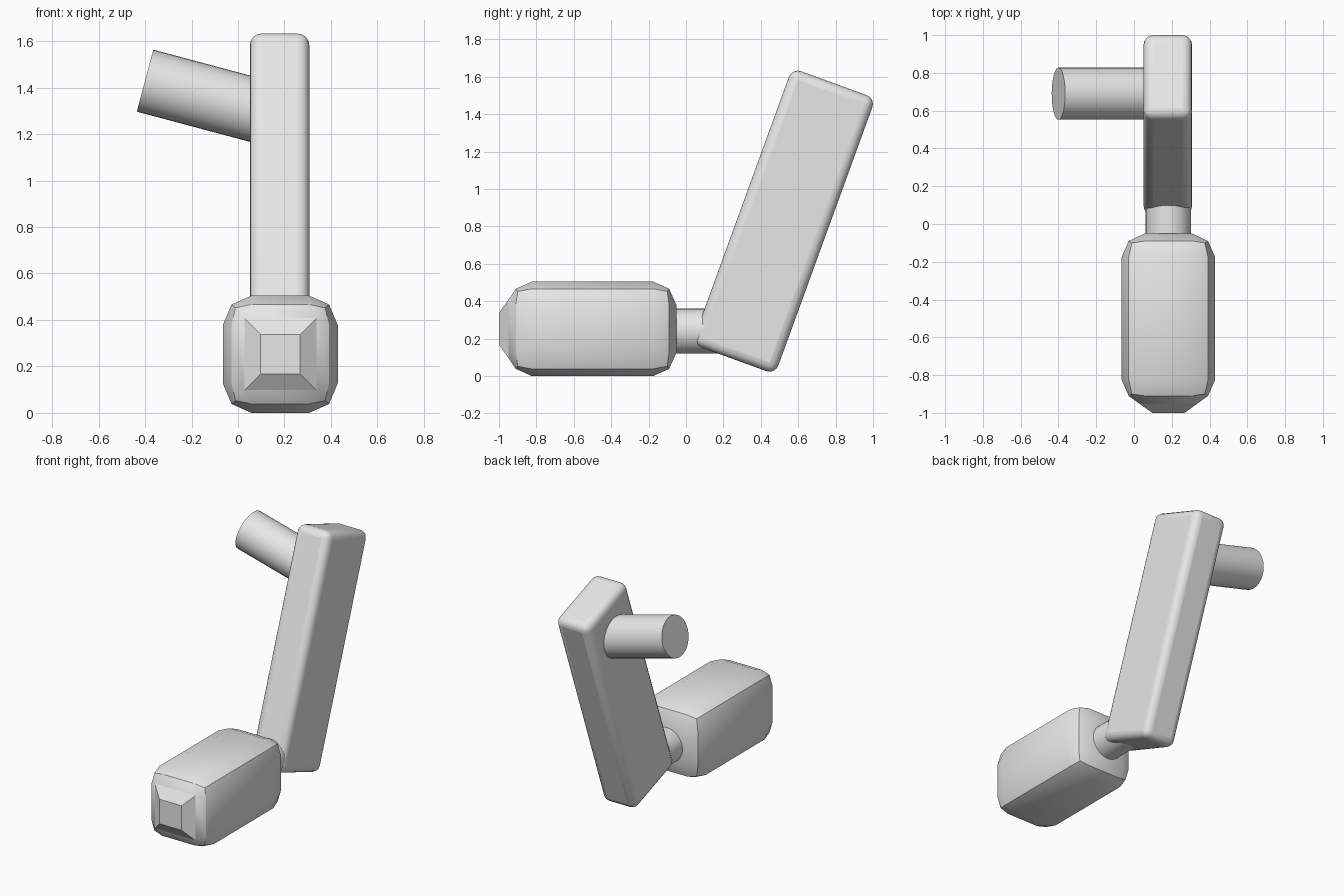
import bpy, bmesh
from math import radians
from mathutils import Vector

if "Cube" in bpy.data.objects:
    bpy.data.objects.remove(bpy.data.objects["Cube"], do_unlink=True)

# Single plain grey material
grey = bpy.data.materials.new("plain_grey")
grey.use_nodes = True
colour = (0.8, 0.8, 0.8, 1)
grey.diffuse_color = colour
grey.node_tree.nodes["Principled BSDF"].inputs["Base Color"].default_value = colour


def finish(obj, name, angle=30):
    obj.name = obj.data.name = name
    obj.data.materials.append(grey)
    bpy.ops.object.select_all(action="DESELECT")
    obj.select_set(True)
    bpy.context.view_layer.objects.active = obj
    bpy.ops.object.shade_smooth_by_angle(angle=radians(angle))
    return obj


def rod(name, start, end, radius):
    start, end = Vector(start), Vector(end)
    axis = end - start
    bpy.ops.mesh.primitive_cylinder_add(
        vertices=32, radius=radius, depth=axis.length,
        location=(start + end) / 2,
        rotation=axis.to_track_quat("Z", "Y").to_euler())
    return finish(bpy.context.object, name)


# Pillowed grip: a gridded cube whose edges and corners are drawn inward
bm = bmesh.new()
bmesh.ops.create_cube(bm, size=2)
bmesh.ops.subdivide_edges(bm, edges=bm.edges[:], cuts=2, use_grid_fill=True)
inner = (0.125, 0.325, 0.125)
outer = {1: (0.2475, 0.45, 0.252),    # face centres
         2: (0.21, 0.41, 0.214),      # edges
         3: (0.193, 0.4, 0.2)}        # corners
for v in bm.verts:
    extreme = [abs(c) > 0.9 for c in v.co]
    sizes = outer[sum(extreme)]
    v.co = [(sizes[i] if extreme[i] else inner[i]) * (1 if v.co[i] > 0 else -1)
            for i in range(3)]

# Tapered boss on the front of the grip
front = min(bm.faces, key=lambda f: f.calc_center_median().y)
for v in front.verts:
    v.co.x *= 1.24
    v.co.z *= 1.24
cap = bmesh.ops.extrude_discrete_faces(bm, faces=[front])["faces"][0]
for v in cap.verts:
    v.co = (v.co.x * 0.55, -0.5, v.co.z * 0.55)
bmesh.ops.recalc_face_normals(bm, faces=bm.faces[:])
mesh = bpy.data.meshes.new("grip")
bm.to_mesh(mesh)
bm.free()
grip = bpy.data.objects.new("grip", mesh)
bpy.context.collection.objects.link(grip)
grip.location = (0.182, -0.5, 0.2525)
finish(grip, "grip")
for p in mesh.polygons:
    if p.center.y < -0.46:
        p.use_smooth = False

# Leaning arm with rounded edges
bpy.ops.mesh.primitive_cube_add(size=1, location=(0.179, 0.522, 0.828),
                                rotation=(radians(-20), 0, 0))
arm = bpy.context.object
arm.scale = (0.256, 0.475, 1.57)
bpy.ops.object.transform_apply(location=False, rotation=False, scale=True)
bevel = arm.modifiers.new("rounded_edges", "BEVEL")
bevel.width = 0.05
bevel.segments = 4
finish(arm, "arm", 40)
bpy.ops.object.modifier_apply(modifier="rounded_edges")
finish(arm, "arm", 40)
arm.data.materials.pop()

# Round joints: grip to arm, and the tilted peg at the top
rod("grip_shaft", (0.182, -0.2, 0.24), (0.182, 0.21, 0.24), 0.12)
rod("side_peg", (-0.4, 0.69, 1.43), (0.15, 0.69, 1.283), 0.138)
